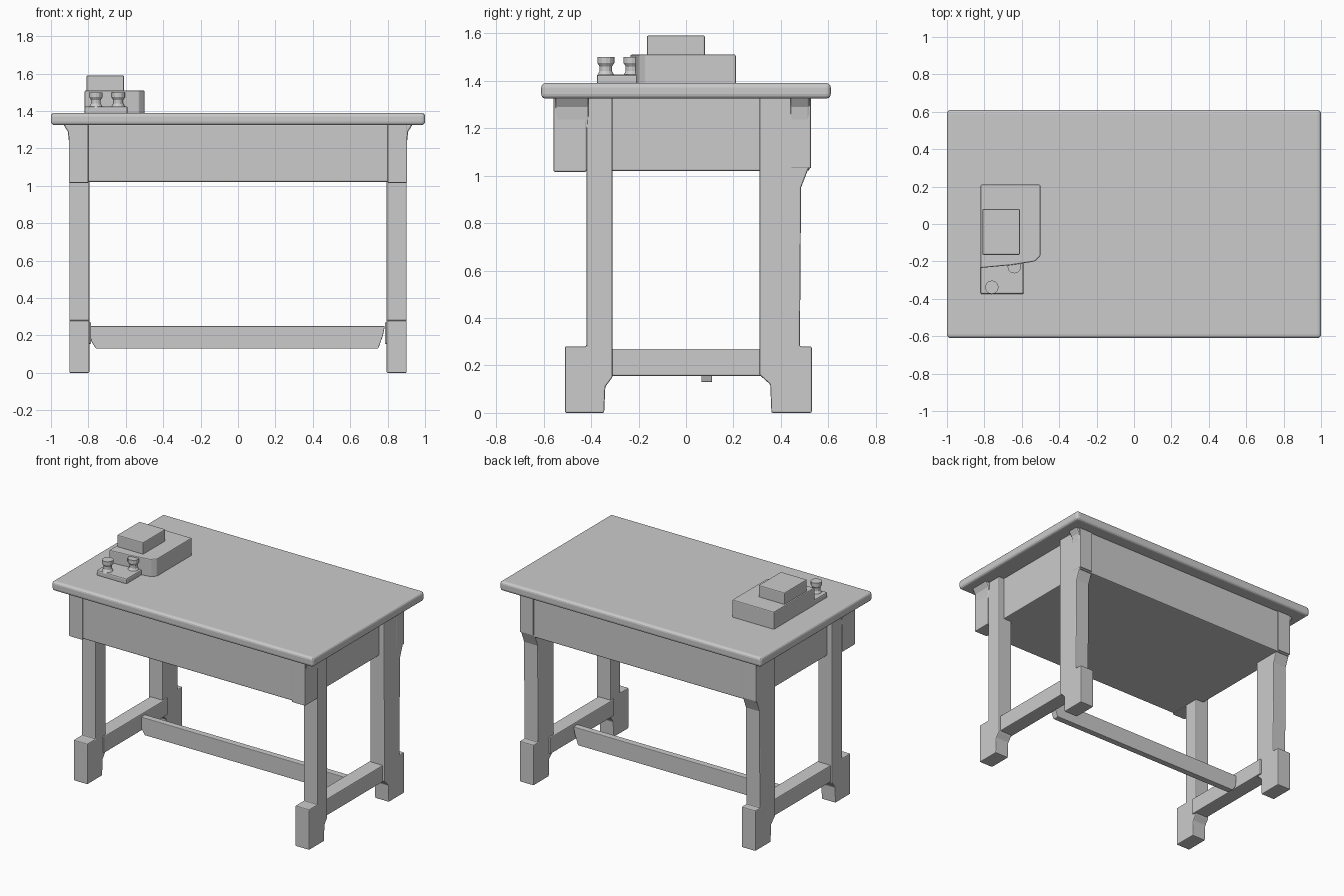
import bpy, bmesh
from mathutils import Vector

if "Cube" in bpy.data.objects:
    bpy.data.objects.remove(bpy.data.objects["Cube"])


def finish(name, bm, bevel=0.0, segs=2):
    bmesh.ops.recalc_face_normals(bm, faces=bm.faces)
    mesh = bpy.data.meshes.new(name)
    bm.to_mesh(mesh)
    bm.free()
    ob = bpy.data.objects.new(name, mesh)
    bpy.context.collection.objects.link(ob)
    if bevel:
        mod = ob.modifiers.new("soft_edges", 'BEVEL')
        mod.width, mod.segments = bevel, segs
    return ob


def box(name, x, y, z, bevel=0.006, segs=2):
    bm = bmesh.new()
    bmesh.ops.create_cube(bm, size=1)
    for v in bm.verts:
        v.co = Vector([(r[0] + r[1]) / 2 + c * (r[1] - r[0])
                       for r, c in zip((x, y, z), v.co)])
    return finish(name, bm, bevel, segs)


def extrude(name, outline, axis, start, end, bevel=0.006):
    """Extrude a 2D outline along x ((y, z) points), y ((x, z)) or z ((x, y))."""
    def place(p, d):
        return {'x': (d, p[0], p[1]), 'y': (p[0], d, p[1]), 'z': (p[0], p[1], d)}[axis]
    bm = bmesh.new()
    face = bm.faces.new([bm.verts.new(place(p, start)) for p in outline])
    new = bmesh.ops.extrude_face_region(bm, geom=[face], use_keep_orig=True)["geom"]
    for v in new:
        if isinstance(v, bmesh.types.BMVert):
            v.co = place(place_back(v.co, axis), end)
    return finish(name, bm, bevel)


def place_back(co, axis):
    return {'x': (co.y, co.z), 'y': (co.x, co.z), 'z': (co.x, co.y)}[axis]


def lathe(name, cx, cy, profile, sides=12):
    bm = bmesh.new()
    rings = []
    for r, z in profile:
        ring = bmesh.ops.create_circle(bm, segments=sides, radius=r)["verts"]
        for v in ring:
            v.co += Vector((cx, cy, z))
        rings.append(ring)
    for a, b in zip(rings, rings[1:]):
        for i in range(sides):
            j = (i + 1) % sides
            bm.faces.new((a[i], a[j], b[j], b[i]))
    bm.faces.new(rings[0])
    bm.faces.new(rings[-1])
    return finish(name, bm)


# Table top
box("table_top", (-1, 1), (-0.61, 0.61), (1.325, 1.39), 0.018, 3)

# Deep drawer box under the top, with wider front and back boards
box("drawer_box", (-0.86, 0.86), (-0.5, 0.5), (1.02, 1.33))
board = [(-0.935, 1.33), (-0.91, 1.29), (-0.9, 1.2), (-0.9, 1.02),
         (0.9, 1.02), (0.9, 1.2), (0.91, 1.29), (0.935, 1.33)]
extrude("front_apron", board, 'y', -0.55, -0.41, 0.008)
extrude("back_apron", board, 'y', 0.44, 0.52, 0.008)

# Leg outlines seen from the side: foot block, post and shoulder
front_leg = [(-0.51, 0), (-0.345, 0), (-0.34, 0.11), (-0.31, 0.15),
             (-0.31, 1.33), (-0.42, 1.33), (-0.42, 0.28), (-0.51, 0.28)]
back_leg = [(0.53, 0), (0.36, 0), (0.355, 0.12), (0.31, 0.16), (0.31, 1.33),
            (0.52, 1.33), (0.52, 1.04), (0.485, 0.95), (0.48, 0.28), (0.53, 0.28)]
for side, s in (("left", -1), ("right", 1)):
    extrude(side + "_front_leg", front_leg, 'x', s * 0.795, s * 0.902)
    extrude(side + "_back_leg", back_leg, 'x', s * 0.795, s * 0.902)
    # Low side rail joining the feet
    box(side + "_side_rail", sorted((s * 0.785, s * 0.89)), (-0.34, 0.36), (0.155, 0.27))
    # Corner blocks at the ends of the front and back boards
    xs = sorted((s * 0.8, s * 0.904))
    box(side + "_front_corner_block", xs, (-0.558, -0.42), (1.015, 1.33))
    box(side + "_back_corner_block", xs, (0.44, 0.527), (1.03, 1.33))

# Long stretcher between the side rails
extrude("long_stretcher", [(-0.79, 0.25), (-0.785, 0.17), (-0.76, 0.13), (0.75, 0.13),
                           (0.775, 0.2), (0.785, 0.25)], 'y', 0.065, 0.11, 0.004)

# Stacked books on the left of the top
extrude("large_book", [(-0.82, -0.235), (-0.66, -0.22), (-0.53, -0.2), (-0.5, -0.17),
                       (-0.5, 0.21), (-0.82, 0.21)], 'z', 1.385, 1.51)
box("small_book", (-0.81, -0.61), (-0.165, 0.08), (1.505, 1.59))

# Small desk stand with two pots in front of the books
box("pot_tray", (-0.82, -0.59), (-0.375, -0.2), (1.385, 1.425), 0.008)
pot = [(0.038, 1.42), (0.026, 1.44), (0.026, 1.46), (0.036, 1.475), (0.036, 1.5)]
lathe("left_pot", -0.76, -0.338, pot)
lathe("right_pot", -0.64, -0.228, pot)
